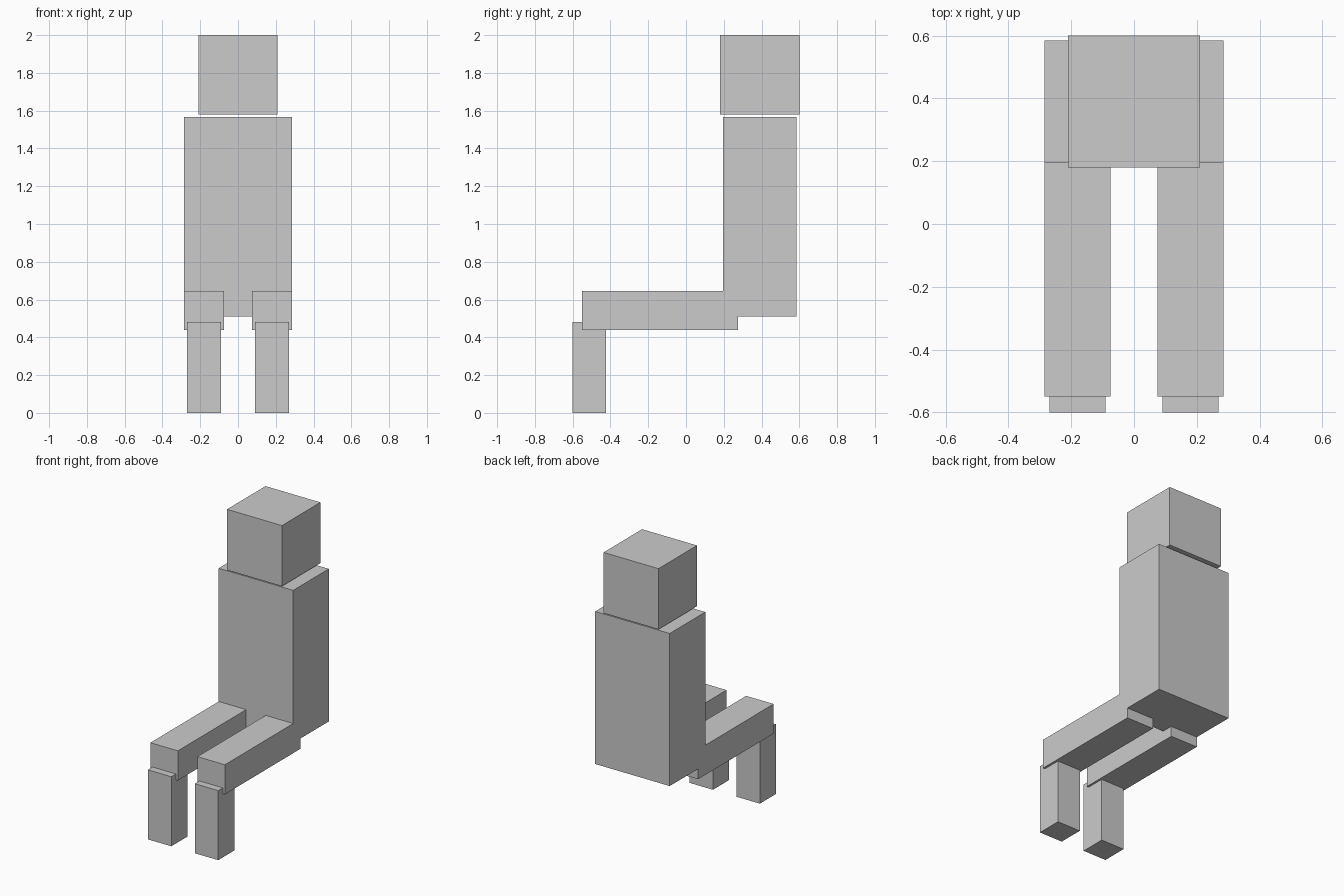
import bpy

if "Cube" in bpy.data.objects:
    bpy.data.objects.remove(bpy.data.objects["Cube"])


def box(name, lo, hi):
    """Box spanning the corners lo and hi."""
    centre = [(a + b) / 2 for a, b in zip(lo, hi)]
    bpy.ops.mesh.primitive_cube_add(size=1, location=centre)
    obj = bpy.context.object
    obj.name = name
    obj.scale = [b - a for a, b in zip(lo, hi)]
    bpy.ops.object.transform_apply(location=True, rotation=False, scale=True)
    return obj


# Head and torso
box("head", (-0.21, 0.18, 1.58), (0.21, 0.60, 2.0))
box("torso", (-0.285, 0.196, 0.511), (0.285, 0.585, 1.566))

# Seated legs, one per side
for side, s in (("left", 1), ("right", -1)):
    for part, (x0, x1), y, z in (
        ("thigh", (0.075, 0.285), (-0.55, 0.275), (0.44, 0.645)),
        ("shin", (0.09, 0.269), (-0.60, -0.423), (0.0, 0.481)),
    ):
        xa, xb = sorted((s * x0, s * x1))
        box(f"{side}_{part}", (xa, y[0], z[0]), (xb, y[1], z[1]))
